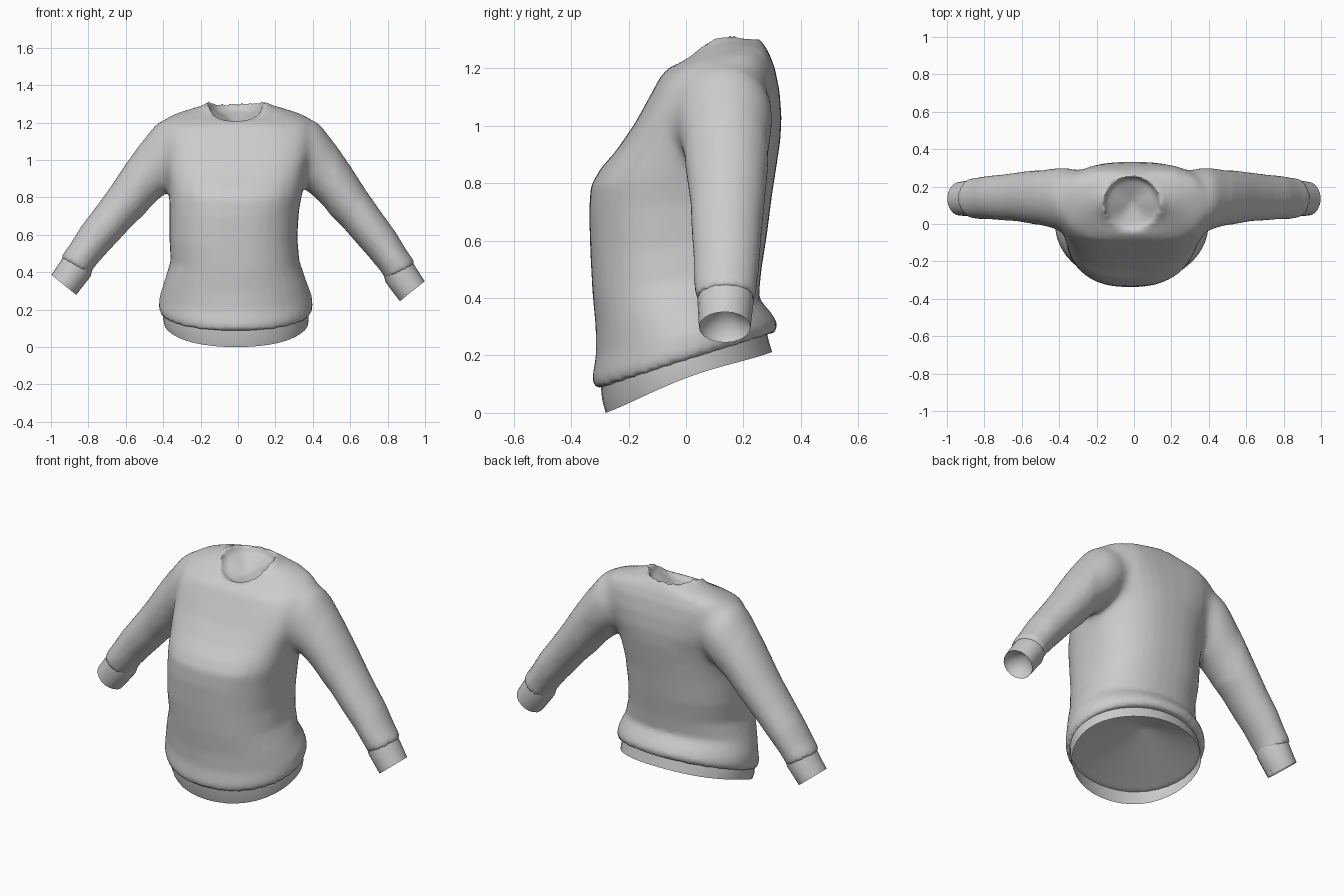
import bpy, bmesh, math
from mathutils import Vector

if "Cube" in bpy.data.objects:
    bpy.data.objects.remove(bpy.data.objects["Cube"])


def skin(bm, rings, start=None, end=None):
    """Skin a list of point rings; start/end points close the two ends with fans."""
    vs = [[bm.verts.new(p) for p in r] for r in rings]
    n = len(vs[0])
    for a, b in zip(vs, vs[1:]):
        for i in range(n):
            j = (i + 1) % n
            bm.faces.new((a[i], a[j], b[j], b[i]))
    for ring, point in ((vs[0], start), (vs[-1], end)):
        if point:
            tip = bm.verts.new(point)
            for i in range(n):
                bm.faces.new((ring[i], ring[(i + 1) % n], tip))


def finish(name, bm):
    bmesh.ops.recalc_face_normals(bm, faces=bm.faces)
    me = bpy.data.meshes.new(name)
    bm.to_mesh(me)
    bm.free()
    ob = bpy.data.objects.new(name, me)
    bpy.context.collection.objects.link(ob)
    bpy.ops.object.select_all(action='DESELECT')
    ob.select_set(True)
    bpy.context.view_layer.objects.active = ob
    bpy.ops.object.shade_smooth_by_angle(angle=math.radians(50))
    return ob


def body_ring(yf, zf, yb, zb, hw, zs=None, dx=0.0, e=2.4, n=40):
    """Tilted superellipse from front (yf, zf) to back (yb, zb); zs = height at the sides."""
    ym, ry, zm = (yf + yb) / 2, (yb - yf) / 2, (zf + zb) / 2
    lift = 0 if zs is None else zs - zm
    pts = []
    for i in range(n):
        t = 2 * math.pi * i / n
        c, s = math.cos(t), math.sin(t)
        u = math.copysign(abs(c) ** (2 / e), c)
        v = math.copysign(abs(s) ** (2 / e), s)
        pts.append(Vector((dx + hw * u, ym + ry * v, zm + (zb - zf) / 2 * v + lift * c ** 4)))
    return pts


def arm_ring(side, xt, zt, xb, zb, yc, hy, n=20):
    """Ellipse between upper point (xt, zt) and lower point (xb, zb)."""
    xm, zm = (xt + xb) / 2, (zt + zb) / 2
    # the left sleeve is held slightly higher
    k = max(0, (xm - 0.4) / 0.5) * (0.032 if side < 0 else 0)
    pts = []
    for i in range(n):
        t = 2 * math.pi * i / n
        c, s = math.cos(t), math.sin(t)
        pts.append(Vector((side * (xm + (xt - xb) / 2 * c), yc + hy * s, zm + (zt - zb) / 2 * c + k)))
    return pts


def middle(ring):
    return sum(ring, Vector()) / len(ring)


# Torso rings, from the rolled lower edge up to the neckline and its lining
torso = [
    body_ring(-.290, .088, .275, .275, .378, dx=-.012, e=2),
    body_ring(-.318, .082, .308, .275, .402, dx=-.012, e=2),
    body_ring(-.327, .12, .321, .31, .412, dx=-.012, e=2),
    body_ring(-.314, .20, .300, .345, .407, dx=-.012, e=2),
    body_ring(-.315, .30, .253, .40, .380, dx=-.014, e=2.1),
    body_ring(-.326, .42, .263, .50, .344, dx=-.016, e=2.3),
    body_ring(-.333, .55, .282, .62, .342, dx=-.025),
    body_ring(-.338, .70, .300, .76, .346, dx=-.02),
    body_ring(-.332, .79, .317, .87, .358, dx=-.012),
    body_ring(-.300, .848, .329, .95, .368, dx=-.01),
    body_ring(-.242, .915, .333, 1.03, .380, dx=-.008, e=2.7),
    body_ring(-.177, 1.01, .326, 1.12, .395, e=3),
    body_ring(-.122, 1.11, .310, 1.20, .40, e=3.2),
    body_ring(-.090, 1.17, .289, 1.255, .375, 1.225, e=3),
    body_ring(-.062, 1.20, .270, 1.285, .28, 1.258, e=2.4),
    body_ring(-.042, 1.212, .260, 1.302, .19, 1.285, e=2),
    body_ring(-.030, 1.214, .252, 1.31, .147, 1.315, dx=-.012, e=2),
    body_ring(-.022, 1.195, .248, 1.27, .143, 1.27, dx=-.012, e=2),
]
sleeve = (
    (.25, 1.225, .24, .95, .13, .14),
    (.36, 1.228, .34, .865, .132, .172),
    (.43, 1.205, .375, .825, .135, .17),
    (.50, 1.115, .425, .785, .139, .156),
    (.60, .97, .50, .70, .143, .142),
    (.68, .845, .565, .635, .145, .131),
    (.76, .73, .63, .56, .142, .124),
    (.84, .62, .705, .475, .142, .117),
    (.90, .52, .755, .415, .138, .112),
    (.936, .470, .78, .38, .138, .108),
    (.945, .445, .785, .358, .138, .106))

# Torso and sleeves are fused into one garment and eased at the armholes
bm = bmesh.new()
skin(bm, torso, start=(0, .08, .29), end=(-.012, .11, 1.19))
for side in (1, -1):
    rings = [arm_ring(side, *r) for r in sleeve]
    skin(bm, rings, middle(rings[0]), middle(rings[-1]))
body = finish("sweater_body", bm)
mod = body.modifiers.new("fuse", 'REMESH')
mod.mode = 'VOXEL'
mod.voxel_size = 0.014
bpy.ops.object.modifier_apply(modifier=mod.name)

bm = bmesh.new()
bm.from_mesh(body.data)
armhole = [v for v in bm.verts if .24 < abs(v.co.x) < .52 and v.co.z > .72]
for verts, times in ((armhole, 22), (list(bm.verts), 3)):
    for _ in range(times):
        bmesh.ops.smooth_vert(bm, verts=verts, factor=.5, use_axis_x=True,
                              use_axis_y=True, use_axis_z=True)
bm.to_mesh(body.data)
bm.free()
bpy.ops.object.shade_smooth_by_angle(angle=math.radians(50))

# Hem band
bm = bmesh.new()
skin(bm, [
    body_ring(-.280, 0, .300, .212, .385, .125, dx=-.01, e=2),
    body_ring(-.292, .045, .29, .245, .390, .155, dx=-.012, e=2),
    body_ring(-.298, .10, .28, .285, .388, dx=-.012, e=2)])
finish("hem_band", bm)

# Cuffs with a recessed lining
for side, label in ((1, "right"), (-1, "left")):
    cuff = [arm_ring(side, *r) for r in (
        (.922, .470, .778, .385, .138, .094),
        (.945, .435, .790, .345, .138, .098),
        (.998, .352, .865, .245, .135, .090),
        (.975, .368, .85, .265, .135, .084))]
    bm = bmesh.new()
    skin(bm, cuff, end=middle(cuff[-1]) + Vector((-.04 * side, 0, .05)))
    finish(label + "_cuff", bm)
